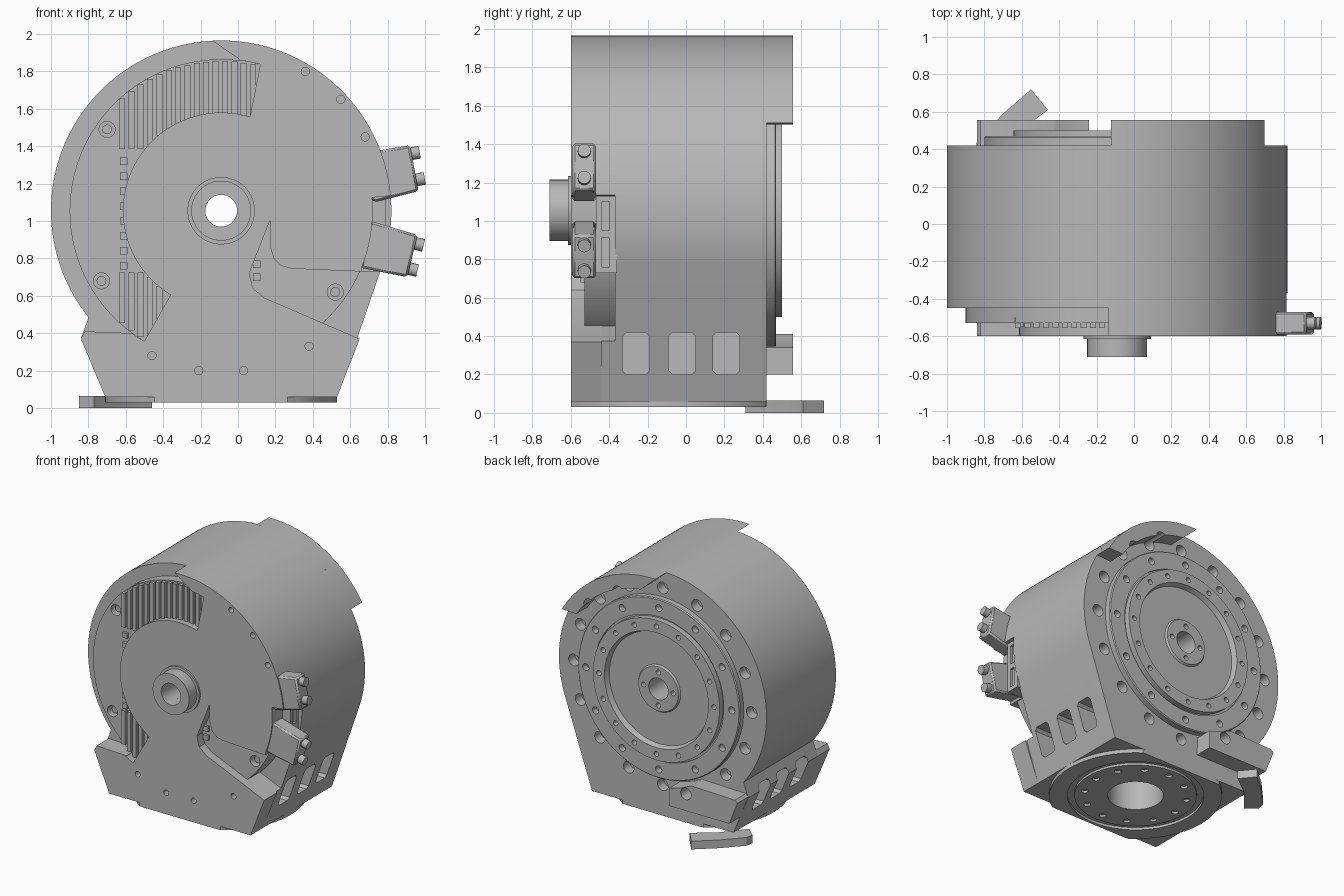
import bpy, bmesh, math
from mathutils import Vector

old = bpy.data.objects.get("Cube")
if old:
    bpy.data.objects.remove(old, do_unlink=True)

grey = bpy.data.materials.new("machined_grey")
grey.use_nodes = True
COLOUR = (0.48, 0.48, 0.48, 1)
grey.diffuse_color = COLOUR
grey.node_tree.nodes["Principled BSDF"].inputs["Base Color"].default_value = COLOUR

CX, CZ, R = -0.09, 1.055, 0.91      # drum axis and radius
MAP = {"x": lambda a, b, d: (d, a, b),
       "y": lambda a, b, d: (a, d, b),
       "z": lambda a, b, d: (a, b, d)}
parts = []


def polar(r, deg):
    t = math.radians(deg)
    return (CX + r * math.cos(t), CZ + r * math.sin(t))


def arc(r, a0, a1, n=32):
    return [polar(r, a0 + (a1 - a0) * i / n) for i in range(n + 1)]


def circle(c, r, n=24):
    return [(c[0] + r * math.cos(i * math.tau / n),
             c[1] + r * math.sin(i * math.tau / n)) for i in range(n)]


def rect(a0, a1, b0, b1, c=0.0):
    """Rectangle with corners cut by c."""
    if not c:
        return [(a0, b0), (a1, b0), (a1, b1), (a0, b1)]
    return [(a0 + c, b0), (a1 - c, b0), (a1, b0 + c), (a1, b1 - c),
            (a1 - c, b1), (a0 + c, b1), (a0, b1 - c), (a0, b0 + c)]


def solids(name, *items):
    """Object made of prisms, each (outline, start, end, axis)."""
    bm = bmesh.new()
    for pts, d0, d1, axis in items:
        lo = [bm.verts.new(MAP[axis](a, b, d0)) for a, b in pts]
        hi = [bm.verts.new(MAP[axis](a, b, d1)) for a, b in pts]
        bm.faces.new(lo)
        bm.faces.new(hi[::-1])
        for i in range(len(pts)):
            j = (i + 1) % len(pts)
            bm.faces.new((lo[i], hi[i], hi[j], lo[j]))
    return finish(name, bm)


def finish(name, bm):
    bmesh.ops.recalc_face_normals(bm, faces=bm.faces)
    me = bpy.data.meshes.new(name)
    bm.to_mesh(me)
    bm.free()
    me.materials.append(grey)
    ob = bpy.data.objects.new(name, me)
    bpy.context.collection.objects.link(ob)
    parts.append(ob)
    return ob


def lathe(name, profile, n=72):
    """Ring turned about the drum axis from a closed (radius, y) profile."""
    bm = bmesh.new()
    rings = []
    for i in range(n):
        ring = []
        for r, y in profile:
            x, z = polar(r, 360 * i / n)
            ring.append(bm.verts.new((x, y, z)))
        rings.append(ring)
    for i in range(n):
        a, b = rings[i], rings[(i + 1) % n]
        for k in range(len(profile)):
            m = (k + 1) % len(profile)
            bm.faces.new((a[k], a[m], b[m], b[k]))
    return finish(name, bm)


def cut(ob, *items):
    cutter = solids("cutter", *items)
    cutter.hide_render = True
    mod = ob.modifiers.new("cut", "BOOLEAN")
    mod.operation, mod.solver, mod.object = "DIFFERENCE", "EXACT", cutter
    bpy.context.view_layer.update()
    deps = bpy.context.evaluated_depsgraph_get()
    mesh = bpy.data.meshes.new_from_object(ob.evaluated_get(deps))
    ob.modifiers.clear()
    ob.data = mesh
    parts.remove(cutter)
    bpy.data.objects.remove(cutter, do_unlink=True)


bore = (circle((CX, CZ), 0.085, 40), -0.9, 0.9, "y")
rim_holes = [(circle(polar(0.78, i * 22.5), 0.046, 20), 0.34, 0.7, "y")
             for i in range(16)]

# Drum body with its foot walls, side slots, cable pocket and rim holes
body = solids("drum_body", (
    arc(R, -18.7, 218.8, 110) + [(-0.84, 0.37), (-0.71, 0.06), (0.53, 0.06)],
    -0.45, 0.42, "y"))
slots = []
for y in (-0.26, -0.02, 0.21):
    outline = rect(y - 0.07, y + 0.07, 0.2, 0.42, 0.02)
    slots += [(outline, 0.38, 0.95, "x"), (outline, -1.1, -0.56, "x")]
cut(body, *slots)
pocket = arc(0.81, -48, 5) + [polar(1.15, 5), (1.1, 0.6), (0.8, 0.305)]
cut(body, (pocket, -0.6, -0.37, "y"))
cut(body, bore, *rim_holes)
cut(body, (circle((CX, -0.09), 0.2, 40), -0.2, 0.4, "z"))

# Recessed front disc with counterbored screws
screws = [(-0.7, 1.49), (-0.73, 0.68), (0.52, 0.62)]
disc = solids("front_disc", (circle((CX, CZ), 0.81, 96), -0.53, -0.37, "y"))
cut(disc, bore, *[(circle(p, 0.043), -0.6, -0.47, "y") for p in screws])
solids("disc_screws", *[(circle(p, 0.026, 16), -0.5, -0.46, "y") for p in screws])

# Raised front cover, open over the winding window and the cable channel
cover = solids("front_cover", (
    arc(R, 5, 93) + [(0.0, 1.87)] + arc(0.81, 83, 75, 4)
    + arc(0.525, 73, 239, 48) + arc(0.81, 239.5, 234.5, 4)
    + [(-0.56, 0.4), (-0.82, 0.41), (-0.84, 0.37), (-0.71, 0.06), (0.53, 0.06),
       (0.65, 0.37), (0.14, 0.59), (0.08, 0.64), (0.06, 0.72), (0.17, 1.0),
       (0.17, 0.87), (0.19, 0.8), (0.23, 0.76), (0.29, 0.745), (0.66, 0.73)]
    + arc(0.81, -22, 5, 16), -0.6, -0.44, "y"))
small = [(0.36, 1.8), (0.55, 1.65), (0.68, 1.45), (-0.46, 0.28),
         (-0.21, 0.2), (0.03, 0.2), (0.38, 0.33)]
cut(cover, bore, *[(circle(p, 0.022, 14), -0.7, -0.55, "y") for p in small])

# Upright ribs and teeth inside the window
ribs = []
for i in range(15):
    x = -0.62 + 0.05 * i
    dx = x - CX
    inner = math.sqrt(max(0.52 ** 2 - dx * dx, 0.33 ** 2))
    outer = math.sqrt(0.8 ** 2 - dx * dx)
    ribs.append((rect(x - 0.016, x + 0.016, CZ + inner, CZ + outer), -0.555, -0.5, "y"))
    if x < -0.4:
        ribs.append((rect(x - 0.016, x + 0.016, CZ - outer, CZ - inner), -0.555, -0.5, "y"))
solids("window_ribs", *ribs)
teeth = [(rect(-0.63, -0.59, z, z + 0.04), -0.55, -0.5, "y")
         for z in [0.74 + 0.08 * i for i in range(8)]]
teeth += [(rect(0.08, 0.12, z, z + 0.04), -0.55, -0.5, "y") for z in (0.68, 0.75)]
solids("window_teeth", *teeth)

# Front shaft collar
lathe("shaft_collar", [(0.085, -0.56), (0.18, -0.56), (0.18, -0.615), (0.16, -0.615),
                       (0.16, -0.712), (0.085, -0.712)])

# Stepped rear flange with bolt circles
flange = lathe("rear_flange", [(0.085, 0.38), (0.71, 0.38), (0.71, 0.463), (0.703, 0.47),
                               (0.57, 0.47), (0.57, 0.455), (0.555, 0.455), (0.555, 0.5),
                               (0.455, 0.5), (0.44, 0.46), (0.185, 0.46),
                               (0.175, 0.475), (0.085, 0.475)], 96)
bolts = []
for count, radius, size in ((12, 0.64, 0.028), (16, 0.505, 0.02), (4, 0.13, 0.02)):
    bolts += [(circle(polar(radius, 360 * i / count), size, 14), 0.42, 0.6, "y")
              for i in range(count)]
cut(flange, *bolts)

# Rear upper guard with slanted end, and rear lower bar on the right half
guard = solids("rear_guard", (arc(R, 30, 92) + arc(0.8, 83, 34), 0.41, 0.557, "y"))
cut(guard, *rim_holes)
bar = solids("rear_bar", (
    [(-0.84, 0.38), (-0.77, 0.2), (-0.24, 0.2)]
    + arc(0.73, -102, -118, 8) + [(-0.82, 0.4)], 0.41, 0.557, "y"))
cut(bar, *rim_holes)

# Round bottom plate trimmed front and back, with ring groove, bolt holes and well
mid = (CX, -0.09)
plate = solids("bottom_plate", (
    [(x, max(-0.6, min(0.42, y))) for x, y in circle(mid, 0.62, 72)], 0.03, 0.07, "z"))
well = (circle(mid, 0.2, 40), -0.1, 0.3, "z")
cut(plate, (circle(mid, 0.49, 64), 0, 0.05, "z"))
cut(plate, well)
ring = solids("bottom_ring", (circle(mid, 0.44, 64), 0.032, 0.066, "z"))
holes = [(circle(p, 0.026, 12), 0, 0.06, "z") for p in circle(mid, 0.37, 12)]
cut(ring, well, *holes)

# Curved foot tab below the rear corner
solids("foot_tab", ([(-0.55, 0.72), (-0.46, 0.61), (-0.62, 0.49), (-0.77, 0.31),
                     (-0.85, 0.38), (-0.84, 0.44), (-0.7, 0.59)], 0.0, 0.065, "z"))


# Cable connectors with paired studs, and the terminal block behind them
def connector(name, outline, studs, aim):
    ob = solids(name, (outline, -0.59, -0.47, "y"))
    bevel = ob.modifiers.new("bevel", "BEVEL")
    bevel.width, bevel.segments = 0.012, 1
    direction = Vector((aim[0], 0, aim[1])).normalized()
    turn = direction.to_track_quat("Z", "Y").to_matrix().to_4x4()
    bm = bmesh.new()
    for x, z in studs:
        place = turn.copy()
        place.translation = Vector((x, -0.53, z)) + direction * 0.015
        bmesh.ops.create_cone(bm, cap_ends=True, segments=16, radius1=0.034,
                              radius2=0.034, depth=0.06, matrix=place)
    finish(name + "_studs", bm)


connector("upper_connector", [(0.65, 1.36), (0.92, 1.405), (0.965, 1.16), (0.73, 1.1),
                              (0.68, 1.15)], [(0.927, 1.36), (0.954, 1.22)], (0.985, 0.17))
connector("lower_connector", [(0.71, 1.0), (0.96, 0.925), (0.905, 0.70), (0.655, 0.75)],
          [(0.948, 0.88), (0.916, 0.745)], (0.97, -0.24))
block = solids("terminal_block", (rect(0.6, 0.79, 0.73, 1.13), -0.47, -0.36, "y"))
cut(block, *[(rect(-0.44, -0.4, z, z + 0.15), 0.77, 0.9, "x") for z in (0.76, 0.95)])

# Smooth the turned surfaces, keep edges sharp
bpy.ops.object.select_all(action="DESELECT")
for ob in parts:
    ob.select_set(True)
bpy.context.view_layer.objects.active = body
bpy.ops.object.shade_smooth_by_angle(angle=math.radians(30))
